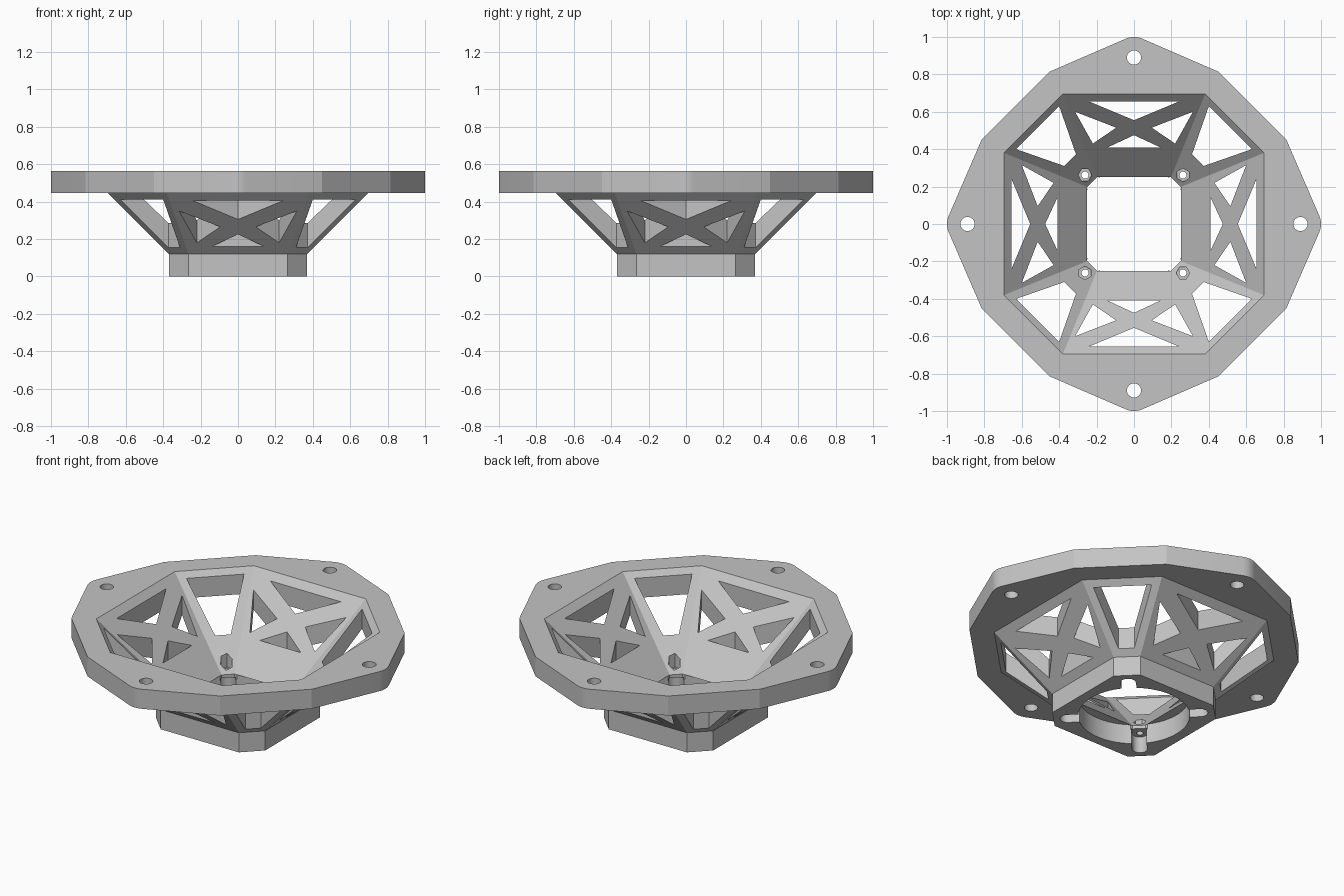
import bpy
import bmesh
from math import sin, cos, pi, radians

cube = bpy.data.objects.get("Cube")
if cube:
    bpy.data.objects.remove(cube, do_unlink=True)

Z_BASE, Z_RIM, Z_TOP = 0.12, 0.445, 0.565

grey = bpy.data.materials.new("light_grey")
grey.use_nodes = True
colour = (0.55, 0.55, 0.55, 1)
grey.diffuse_color = colour
grey.node_tree.nodes["Principled BSDF"].inputs["Base Color"].default_value = colour


def octagon(a, b):
    """Octagon with flats at distance a and flat half-width b."""
    return [(a, -b), (a, b), (b, a), (-b, a), (-a, b), (-a, -b), (-b, -a), (b, -a)]


def arc(cx, cy, r, n, start=0.0, sweep=2 * pi):
    closed = sweep > 6
    steps = n if closed else n + 1
    return [(cx + r * cos(start + sweep * i / n), cy + r * sin(start + sweep * i / n))
            for i in range(steps)]


def turn(points, angle):
    c, s = cos(angle), sin(angle)
    return [(x * c - y * s, x * s + y * c) for x, y in points]


def quarter_turns(points, offset=0.0):
    return [turn(points, offset + k * pi / 2) for k in range(4)]


def loft(bm, rings):
    """Closed solid through a list of (outline, z)."""
    loops = [[bm.verts.new((x, y, z)) for x, y in pts] for pts, z in rings]
    n = len(loops[0])
    for low, high in zip(loops, loops[1:]):
        for i in range(n):
            j = (i + 1) % n
            bm.faces.new((low[i], low[j], high[j], high[i]))
    bm.faces.new(loops[0][::-1])
    bm.faces.new(loops[-1])


def solid(name, *lofts):
    bm = bmesh.new()
    for rings in lofts:
        loft(bm, rings)
    bmesh.ops.recalc_face_normals(bm, faces=bm.faces)
    mesh = bpy.data.meshes.new(name)
    bm.to_mesh(mesh)
    bm.free()
    mesh.materials.append(grey)
    ob = bpy.data.objects.new(name, mesh)
    bpy.context.collection.objects.link(ob)
    return ob


def prisms(name, outlines, z0, z1):
    return solid(name, *[[(o, z0), (o, z1)] for o in outlines])


def combine(body, tool, operation):
    mod = body.modifiers.new(tool.name, "BOOLEAN")
    mod.operation, mod.solver, mod.object = operation, "EXACT", tool
    bpy.context.view_layer.objects.active = body
    bpy.ops.object.modifier_apply(modifier=mod.name)
    bpy.data.objects.remove(tool, do_unlink=True)


# Base block and flared outer shell
body = solid("mounting_funnel", [
    (octagon(0.37, 0.265), 0), (octagon(0.37, 0.265), Z_BASE),
    (octagon(0.695, 0.38), Z_RIM), (octagon(0.695, 0.38), 0.5)])

# Flat rim with rounded tips around the bolt holes
quarter = arc(0.89, 0, 0.11, 4, radians(-22.5), radians(45)) + [(0.815, 0.45), (0.45, 0.815)]
rim_outline = [p for part in quarter_turns(quarter) for p in part]
combine(body, prisms("rim", [rim_outline], Z_RIM, Z_TOP), "UNION")

# Hollow inside of the funnel and round bore in the base
hollow = solid("hollow", [
    (octagon(0.25, 0.198), 0.09), (octagon(0.25, 0.198), Z_BASE),
    (octagon(0.695 + 0.0356, 0.38 + 0.0146), Z_TOP + 0.0356)])
combine(body, hollow, "DIFFERENCE")
combine(body, prisms("bore", [arc(0, 0, 0.31, 64)], -0.1, Z_BASE), "DIFFERENCE")

# Corner screw seats: open notch below, nut pocket above, hole between
notch = arc(0.37, 0, 0.042, 16, -pi / 2, pi) + [(0.28, 0.042), (0.28, -0.042)]
combine(body, prisms("notches", quarter_turns(notch, pi / 4), -0.1, 0.1), "DIFFERENCE")
nut = arc(0.37, 0, 0.036, 6, pi / 12 * 3)
combine(body, prisms("nut_pockets", quarter_turns(nut, pi / 4), 0.125, 0.4), "DIFFERENCE")
screw = arc(0.37, 0, 0.019, 32)
combine(body, prisms("screw_holes", quarter_turns(screw, pi / 4), -0.1, 0.4), "DIFFERENCE")

# Cross-braced side windows, corner windows and rim bolt holes
side = [(0.315, 0.6), (0.095, 0.515), (0.22, 0.43)]
shapes = [
    [(-0.24, 0.655), (0, 0.555), (0.24, 0.655)],
    [(-0.14, 0.41), (0.14, 0.41), (0, 0.475)],
    side,
    [(-x, y) for x, y in side],
    [(0.63, 0.4), (0.4, 0.63), (0.31, 0.372), (0.372, 0.31)],
    arc(0.89, 0, 0.038, 32),
]
openings = [o for s in shapes for o in quarter_turns(s)]
combine(body, prisms("openings", openings, 0.05, 0.8), "DIFFERENCE")

# Smooth round walls, crisp edges elsewhere
bpy.ops.object.select_all(action="DESELECT")
body.select_set(True)
bpy.context.view_layer.objects.active = body
bpy.ops.object.shade_smooth_by_angle(angle=radians(15))
